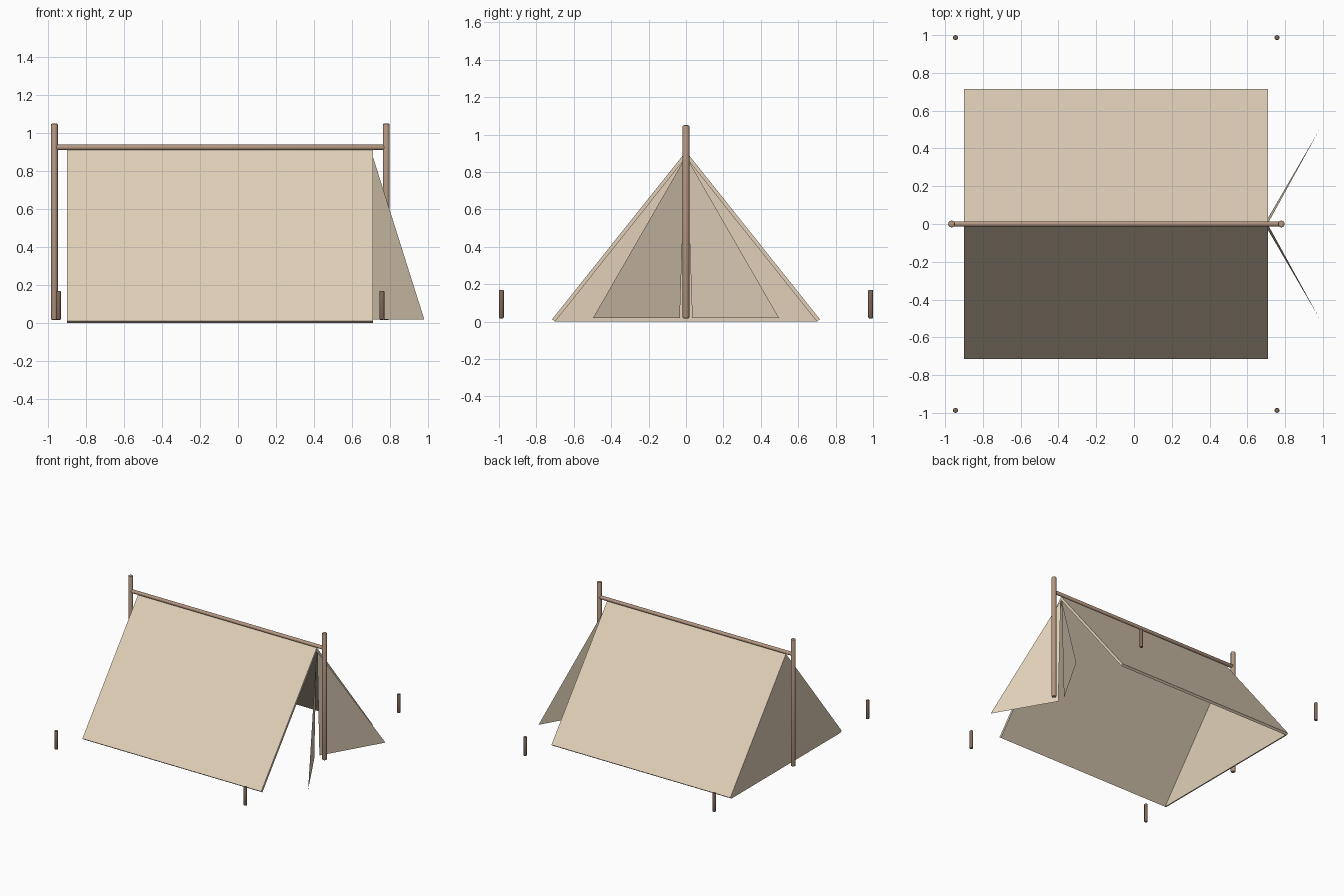
import bpy, bmesh
from mathutils import Vector

if "Cube" in bpy.data.objects:
    bpy.data.objects.remove(bpy.data.objects["Cube"])


def material(name, rgb):
    m = bpy.data.materials.new(name)
    m.diffuse_color = (*rgb, 1)
    m.use_nodes = True
    m.node_tree.nodes["Principled BSDF"].inputs["Base Color"].default_value = m.diffuse_color
    return m


CANVAS = material("canvas", (0.75, 0.63, 0.48))
WOOD = material("wood", (0.46, 0.31, 0.22))
DARK_WOOD = material("dark_wood", (0.22, 0.14, 0.10))


def finish(name, bm, mat):
    bmesh.ops.recalc_face_normals(bm, faces=bm.faces)
    me = bpy.data.meshes.new(name)
    bm.to_mesh(me)
    bm.free()
    me.materials.append(mat)
    ob = bpy.data.objects.new(name, me)
    bpy.context.collection.objects.link(ob)
    return ob


def prism(name, profile, x0, x1, mat):
    """Extrude a (y, z) profile along x."""
    bm = bmesh.new()
    face = bm.faces.new([bm.verts.new((x0, y, z)) for y, z in profile])
    ext = bmesh.ops.extrude_face_region(bm, geom=[face])
    moved = [v for v in ext["geom"] if isinstance(v, bmesh.types.BMVert)]
    bmesh.ops.translate(bm, verts=moved, vec=(x1 - x0, 0, 0))
    return finish(name, bm, mat)


def rod(name, a, b, radius, mat, bevel=0.006):
    """Round pole between two points with softened ends."""
    a, b = Vector(a), Vector(b)
    bm = bmesh.new()
    bmesh.ops.create_cone(bm, cap_ends=True, segments=16, radius1=radius,
                          radius2=radius, depth=(b - a).length)
    rims = [e for e in bm.edges if abs(e.verts[0].co.z - e.verts[1].co.z) < 1e-5]
    bmesh.ops.bevel(bm, geom=rims, offset=bevel, segments=2, profile=0.5,
                    affect='EDGES')
    ob = finish(name, bm, mat)
    ob.location = (a + b) / 2
    ob.rotation_euler = (b - a).to_track_quat('Z', 'Y').to_euler()
    bpy.ops.object.select_all(action='DESELECT')
    ob.select_set(True)
    bpy.context.view_layer.objects.active = ob
    bpy.ops.object.shade_smooth_by_angle()
    return ob


# Canvas roof: A-shaped sheet with thickness
outer = [(0, 0.91), (0.716, 0.0125), (0.70, 0.0)]
roof = outer + [(0, 0.878)] + [(-y, z) for y, z in reversed(outer[1:])]
prism("roof_canvas", roof, -0.89, 0.71, CANVAS)

# Closed rear wall
wall = outer + [(-y, z) for y, z in reversed(outer[1:])]
prism("rear_wall", wall, -0.90, -0.89, CANVAS)

# Open door flaps
for side, label in ((-1, "front"), (1, "back")):
    bm = bmesh.new()
    points = [(0.71, 0.005, 0.875), (0.71, 0.033, 0.02), (0.98, 0.497, 0.02)]
    bm.faces.new([bm.verts.new((x, side * y, z)) for x, y, z in points])
    finish(label + "_door_flap", bm, CANVAS)

# Upright poles and ridge pole
for x, label in ((-0.966, "left"), (0.78, "right")):
    rod(label + "_upright_pole", (x, 0, 0.018), (x, 0, 1.05), 0.018, WOOD)
rod("ridge_pole", (-0.966, 0, 0.925), (0.78, 0, 0.925), 0.0145, WOOD)

# Ground stakes
for x, xl in ((-0.945, "left"), (0.757, "right")):
    for y, yl in ((-0.987, "front"), (0.987, "back")):
        rod(f"{yl}_{xl}_stake", (x, y, 0.018), (x, y, 0.17), 0.013, DARK_WOOD, 0.004)
